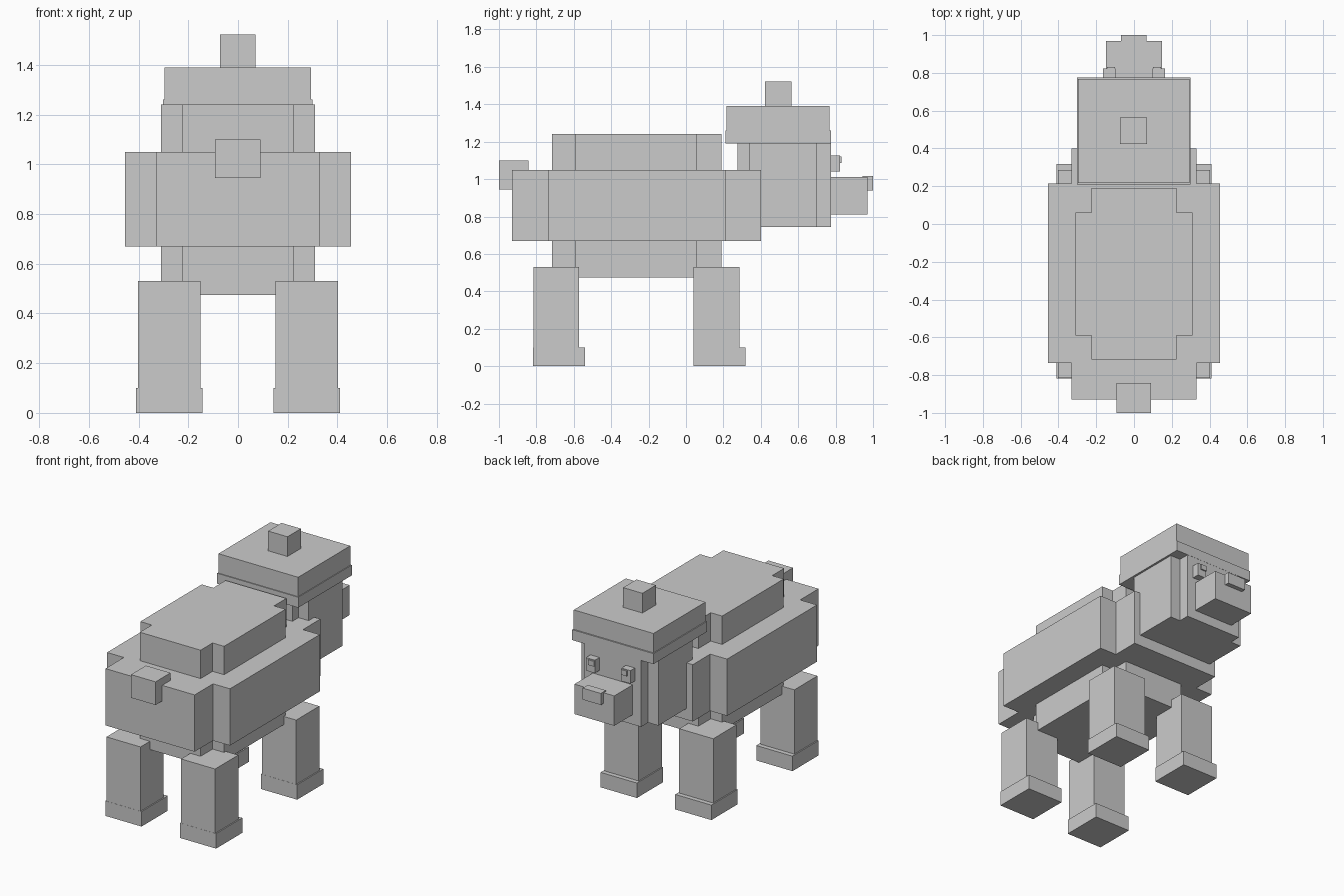
import bpy
import bmesh

cube = bpy.data.objects.get("Cube")
if cube:
    bpy.data.objects.remove(cube)

grey = bpy.data.materials.new("plain_grey")
grey.use_nodes = True
grey.diffuse_color = (0.6, 0.6, 0.6, 1)
grey.node_tree.nodes["Principled BSDF"].inputs["Base Color"].default_value = (0.6, 0.6, 0.6, 1)


def prism(name, outline, z0, z1):
    """Extrude a flat outline upward from z0 to z1."""
    bm = bmesh.new()
    base = bm.faces.new([bm.verts.new((x, y, z0)) for x, y in outline])
    top = bmesh.ops.extrude_face_region(bm, geom=[base])["geom"]
    moved = [v for v in top if isinstance(v, bmesh.types.BMVert)]
    bmesh.ops.translate(bm, verts=moved, vec=(0, 0, z1 - z0))
    bmesh.ops.recalc_face_normals(bm, faces=bm.faces)
    mesh = bpy.data.meshes.new(name)
    bm.to_mesh(mesh)
    bm.free()
    mesh.materials.append(grey)
    obj = bpy.data.objects.new(name, mesh)
    bpy.context.collection.objects.link(obj)
    return obj


def box(name, x, y, z):
    (x0, x1), (y0, y1) = x, y
    return prism(name, [(x0, y0), (x1, y0), (x1, y1), (x0, y1)], *z)


def notched(name, wide, wide_y, narrow, narrow_y, z):
    """Block whose four upright corners are notched."""
    (a0, a1), (b0, b1) = wide_y, narrow_y
    half = [(narrow, b0), (narrow, a0), (wide, a0),
            (wide, a1), (narrow, a1), (narrow, b1)]
    return prism(name, half + [(-x, y) for x, y in reversed(half)], *z)


# Woolly body and the taller core showing above and below it
notched("body", 0.455, (-0.735, 0.215), 0.33, (-0.93, 0.40), (0.67, 1.05))
notched("back_and_belly", 0.31, (-0.59, 0.06), 0.225, (-0.717, 0.19), (0.475, 1.24))
box("tail", (-0.092, 0.09), (-1.0, -0.842), (0.945, 1.10))

# Head, muzzle and nose
notched("head", 0.285, (0.34, 0.70), 0.21, (0.275, 0.775), (0.745, 1.19))
box("muzzle", (-0.148, 0.147), (0.775, 0.97), (0.81, 1.01))
box("nose", (-0.07, 0.065), (0.945, 1.0), (0.94, 1.017))

# Wool cap with its brim and tuft
box("cap_brim", (-0.302, 0.299), (0.21, 0.776), (1.19, 1.26))
box("cap", (-0.296, 0.294), (0.216, 0.767), (1.26, 1.39))
box("cap_tuft", (-0.073, 0.07), (0.423, 0.565), (1.39, 1.522))

# Mirrored eyes and legs
for side, s in (("left", 1), ("right", -1)):
    def span(a, b):
        return sorted((s * a, s * b))

    box(side + "_eye", span(0.098, 0.165), (0.775, 0.823), (1.04, 1.127))
    box(side + "_pupil", span(0.10, 0.143), (0.82, 0.832), (1.087, 1.122))
    for end, y in (("front", 0.04), ("hind", -0.817)):
        leg = f"{side}_{end}_leg"
        box(leg, span(0.15, 0.402), (y + 0.001, y + 0.246), (0.10, 0.53))
        box(leg + "_foot", span(0.142, 0.41), (y, y + 0.277), (0, 0.10))
